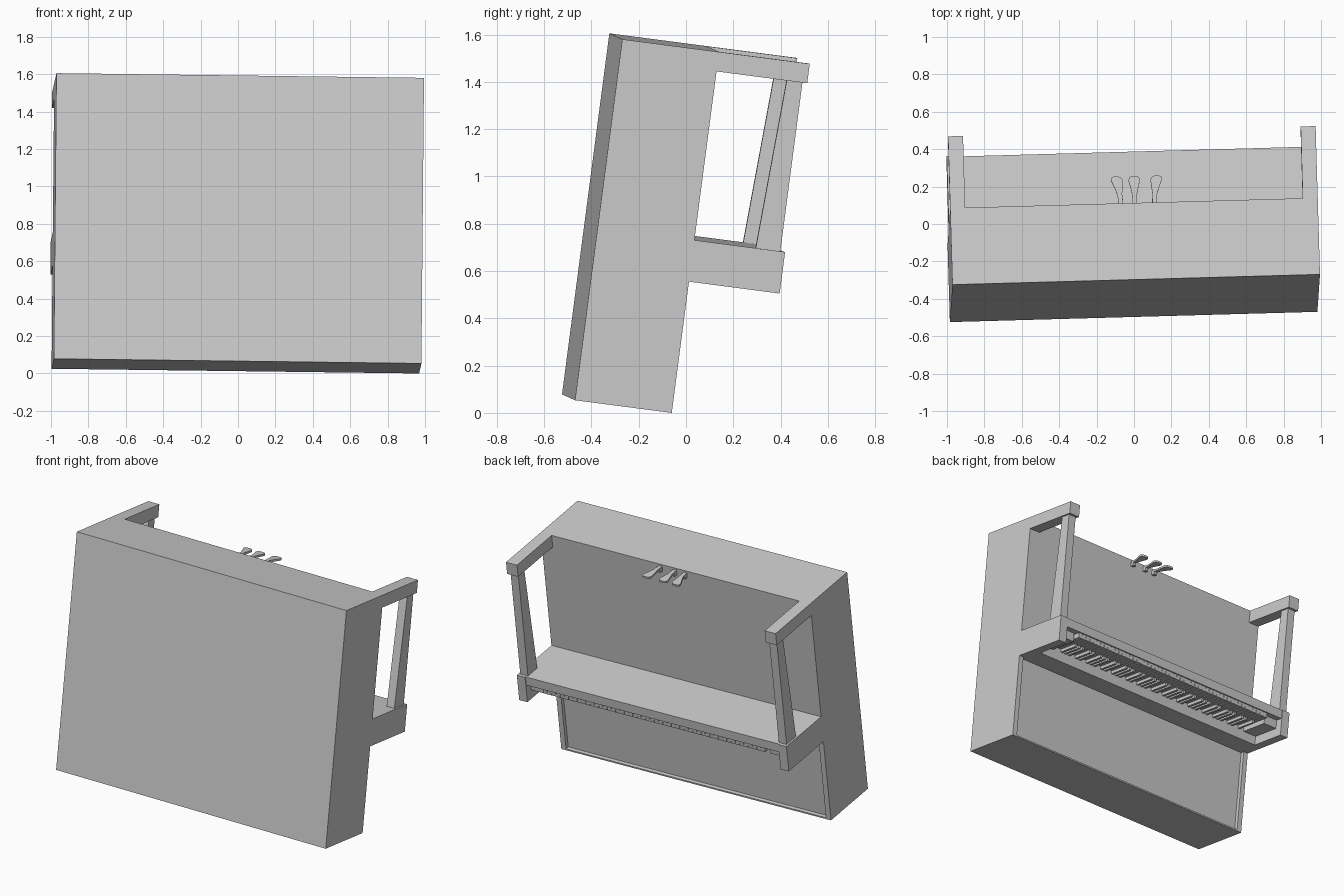
import bpy, bmesh, math
from mathutils import Matrix, Euler

old = bpy.data.objects.get("Cube")
if old:
    bpy.data.objects.remove(old, do_unlink=True)

# One plain grey for the whole instrument
grey = bpy.data.materials.new("plain_grey")
grey.use_nodes = True
COLOR = (0.6, 0.6, 0.6, 1)
grey.diffuse_color = COLOR
grey.node_tree.nodes["Principled BSDF"].inputs["Base Color"].default_value = COLOR

# The upside-down upright piano leans slightly in space
LEAN = Matrix.Translation((-0.002, -0.497, 0.066)) @ Euler(
    [math.radians(a) for a in (-7.45, 0.73, 1.6)]).to_matrix().to_4x4()
HALF, DEPTH, REACH, HEIGHT = 0.983, 0.413, 0.8, 1.54


def finish(name, bm):
    bmesh.ops.recalc_face_normals(bm, faces=bm.faces)
    mesh = bpy.data.meshes.new(name)
    bm.to_mesh(mesh)
    bm.free()
    mesh.materials.append(grey)
    obj = bpy.data.objects.new(name, mesh)
    obj.matrix_world = LEAN
    bpy.context.collection.objects.link(obj)
    return obj


def add_box(bm, x, y, z):
    lo, hi = zip(x, y, z)
    size = [b - a for a, b in zip(lo, hi)]
    mid = [(a + b) / 2 for a, b in zip(lo, hi)]
    bmesh.ops.create_cube(bm, size=1, matrix=Matrix.Translation(mid) @ Matrix.Diagonal((*size, 1)))


def box(name, x, y, z):
    bm = bmesh.new()
    add_box(bm, x, y, z)
    return finish(name, bm)


def prism(name, outline, offset):
    """Extrude a closed outline of 3D points along an offset."""
    bm = bmesh.new()
    face = bm.faces.new([bm.verts.new(p) for p in outline])
    new = bmesh.ops.extrude_face_region(bm, geom=[face])["geom"]
    bmesh.ops.translate(bm, vec=offset, verts=[g for g in new if isinstance(g, bmesh.types.BMVert)])
    return finish(name, bm)


# Cabinet: upper block, recessed panel beneath the keyboard, thin rim
BED_LOW, BED_TOP = 0.56, 0.737
box("cabinet_upper", (-HALF, HALF), (0, DEPTH), (BED_LOW, HEIGHT))
box("cabinet_panel", (-HALF, HALF), (0, DEPTH - 0.025), (0, BED_LOW))
box("cabinet_rim", (-HALF, HALF), (DEPTH - 0.025, DEPTH), (0, 0.01))

# Keyboard shelf and the cover behind the keys
box("key_bed", (-HALF, HALF), (DEPTH, REACH - 0.005), (0.678, BED_TOP))
box("key_cover", (-HALF + 0.05, HALF - 0.05), (DEPTH, 0.55), (BED_LOW, 0.678))

# Parts repeated on both sides
for side, s in (("left", 1), ("right", -1)):
    def span(a, b):
        return sorted((s * a, s * b))
    box(side + "_rim", span(HALF - 0.035, HALF), (DEPTH - 0.025, DEPTH), (0.01, BED_LOW))
    box(side + "_cheek", span(HALF - 0.06, HALF), (DEPTH, REACH), (BED_LOW, BED_TOP))
    box(side + "_key_block", span(0.82, HALF - 0.06), (0.55, 0.75), (0.62, 0.678))
    box(side + "_foot_arm", span(HALF - 0.08, HALF), (DEPTH, REACH), (1.457, HEIGHT))
    x = s * (HALF - 0.012)
    prism(side + "_leg", [(x, 0.78, BED_TOP), (x, 0.675, BED_TOP), (x, 0.713, 1.457), (x, 0.78, 1.457)],
          (-s * 0.056, 0, 0))

# Keys: a row of naturals with raised sharps in groups of two and three
white, black = bmesh.new(), bmesh.new()
COUNT = 52
pitch = 1.62 / COUNT
for i in range(COUNT):
    x = -0.81 + i * pitch
    add_box(white, (x, x + pitch - 0.002), (0.55, 0.785), (0.645, 0.678))
    if i % 7 not in (1, 4) and i < COUNT - 1:
        x += pitch
        add_box(black, (x - 0.008, x + 0.008), (0.55, 0.69), (0.625, 0.645))
finish("white_keys", white)
finish("black_keys", black)

# Pedals: slim stems flaring to rounded tips, the outer two bent outwards
for name, base, bend in (("right", -0.07, -0.022), ("middle", 0.005, 0), ("left", 0.11, 0.016)):
    side = [(0.012, 0), (0.013, 0.05), (0.022, 0.09), (0.031, 0.125), (0.026, 0.14), (0.012, 0.146)]
    outline = [(w, t) for w, t in side] + [(-w, t) for w, t in reversed(side)]
    points = [(base + w + bend * (t / 0.146) ** 1.5, DEPTH + t, 1.515) for w, t in outline]
    prism(name + "_pedal", points, (0, 0, 0.013))
    box(name + "_pedal_stem", (base - 0.012, base + 0.012), (DEPTH, DEPTH + 0.025), (1.495, 1.52))
